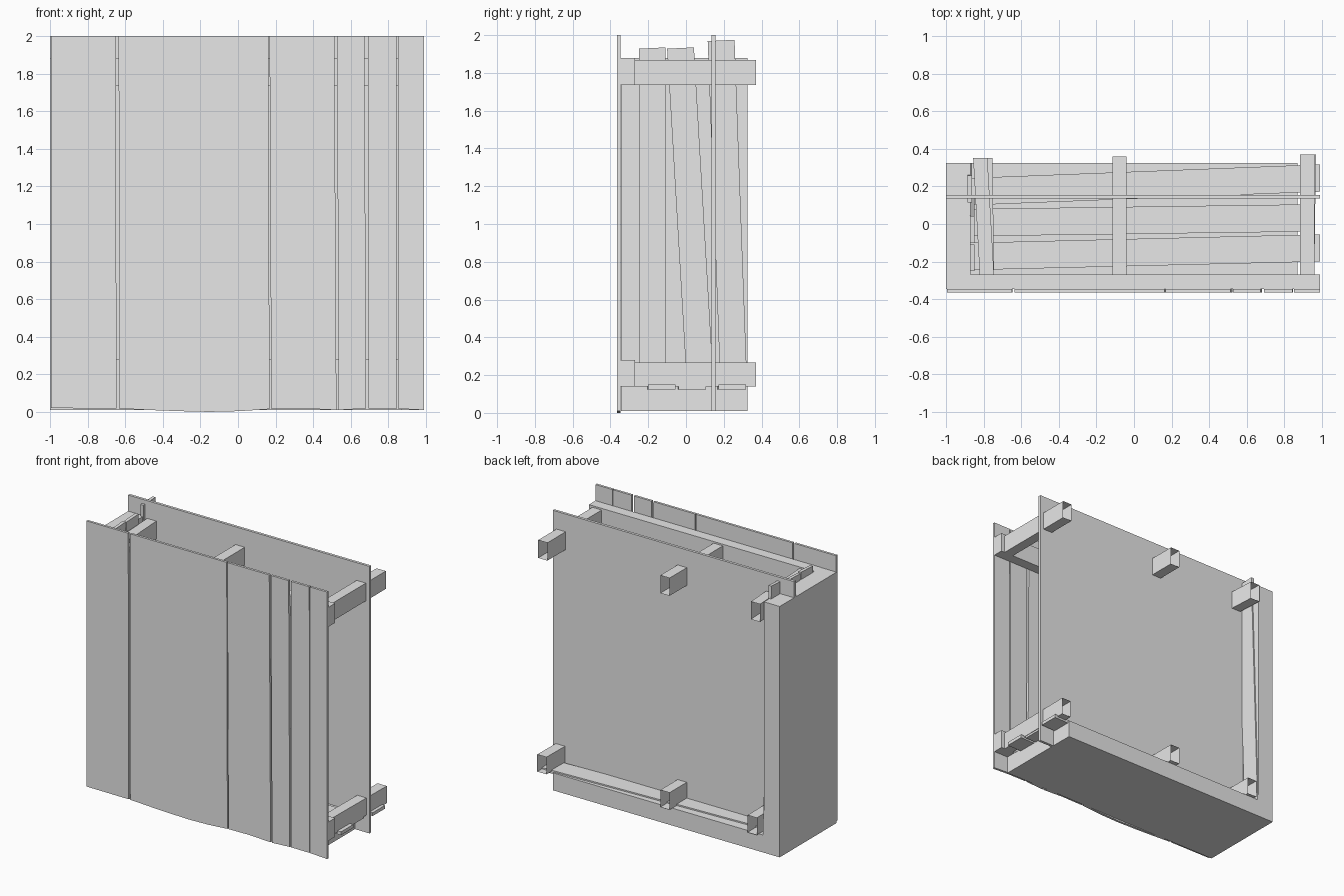
import bpy
import bmesh
from mathutils import Vector

cube = bpy.data.objects.get("Cube")
if cube:
    bpy.data.objects.remove(cube, do_unlink=True)

grey = bpy.data.materials.new("plain_grey")
grey.use_nodes = True
grey.diffuse_color = (0.8, 0.8, 0.8, 1)
grey.node_tree.nodes["Principled BSDF"].inputs["Base Color"].default_value = (0.8, 0.8, 0.8, 1)


def prism(name, outline, axis, low, high, open_ends=False):
    """Extrude a flat outline along an axis; open_ends leaves the y ends uncapped."""
    def place(a, b, d):
        return {"x": (d, a, b), "y": (a, d, b), "z": (a, b, d)}[axis]
    bm = bmesh.new()
    base = bm.faces.new([bm.verts.new(place(a, b, low)) for a, b in outline])
    result = bmesh.ops.extrude_face_region(bm, geom=[base], use_keep_orig=True)
    moved = [v for v in result["geom"] if isinstance(v, bmesh.types.BMVert)]
    bmesh.ops.translate(bm, verts=moved, vec=Vector(place(0, 0, high - low)))
    bmesh.ops.recalc_face_normals(bm, faces=bm.faces)
    if open_ends:
        bm.normal_update()
        ends = [f for f in bm.faces if abs(f.normal.y) > 0.9]
        bmesh.ops.delete(bm, geom=ends, context="FACES_ONLY")
    mesh = bpy.data.meshes.new(name)
    bm.to_mesh(mesh)
    bm.free()
    mesh.materials.append(grey)
    obj = bpy.data.objects.new(name, mesh)
    bpy.context.collection.objects.link(obj)
    return obj


def rect(a0, a1, b0, b1):
    return [(a0, b0), (a1, b0), (a1, b1), (a0, b1)]


# L-shaped frame: left wall and floor slab in one piece
prism("wall_and_floor", [(-1, 0.01), (0.87, 0.01), (0.87, 0.14), (-0.87, 0.14),
                         (-0.87, 1.88), (-1, 1.88)], "y", -0.345, 0.325)

# Thin back panel
prism("back_panel", rect(-1, 0.99, 0.01, 2), "y", 0.135, 0.155)

# Front boards: edges at top and bottom, with worn lower edges
boards = [
    (-0.995, -0.65, -0.995, -0.647, [0.02, 0.018]),
    (-0.635, 0.162, -0.633, 0.168, [0.018, 0.01, 0.004, 0, 0.004, 0.015]),
    (0.168, 0.513, 0.177, 0.524, [0.016, 0.018, 0.01]),
    (0.527, 0.673, 0.536, 0.682, [0.01, 0.018]),
    (0.692, 0.843, 0.694, 0.845, [0.018, 0.017]),
    (0.851, 0.99, 0.851, 0.99, [0.017, 0.01]),
]
for i, (t0, t1, b0, b1, wear) in enumerate(boards):
    steps = len(wear) - 1
    bottom = [(b0 + (b1 - b0) * k / steps, z) for k, z in enumerate(wear)]
    prism(f"front_board_{i + 1}", bottom + [(t1, 2), (t0, 2)], "y", -0.365, -0.347)

# Rails behind the front boards, and cross beams running to the back
for level, z0, z1 in (("lower", 0.14, 0.28), ("upper", 1.735, 1.88)):
    prism(f"{level}_front_rail", rect(-0.87, 0.99, z0, z1), "y", -0.347, -0.27)
    upper = level == "upper"
    lean = 0.035 if upper else 0.008
    beams = [("left", -0.783, -lean, 0.35), ("middle", -0.077, 0, 0.358),
             ("right", 0.922, 0 if upper else 0.008, 0.37)]
    for side, x, shift, back in beams:
        w = 0.038
        outline = [(x - w, -0.27), (x + w, -0.27),
                   (x + shift + w, back), (x + shift - w, back)]
        prism(f"{level}_{side}_beam", outline, "z", z0, z1 - 0.012, open_ends=True)

# Floor planks, slightly skewed
floor = [(-0.245, -0.2, 0.99), (-0.065, -0.04, 0.96), (0.1, 0.172, 0.99)]
for i, (y0, y1, end) in enumerate(floor):
    w = 0.145
    prism(f"floor_plank_{i + 1}", [(-0.87, y0), (end, y1), (end, y1 + w), (-0.87, y0 + w)],
          "z", 0.125, 0.15)

# Planks leaning on the inside of the left wall
wall = [(-0.25, -0.25, 1.935, -0.872), (-0.1, 0.005, 1.935, -0.874), (0.115, 0.182, 1.975, -0.885)]
for i, (top, low, z, x) in enumerate(wall):
    w = 0.142
    prism(f"wall_plank_{i + 1}", [(low, 0.14), (low + w, 0.14), (top + w, z), (top, z - 0.007)],
          "x", x, x + 0.024)
